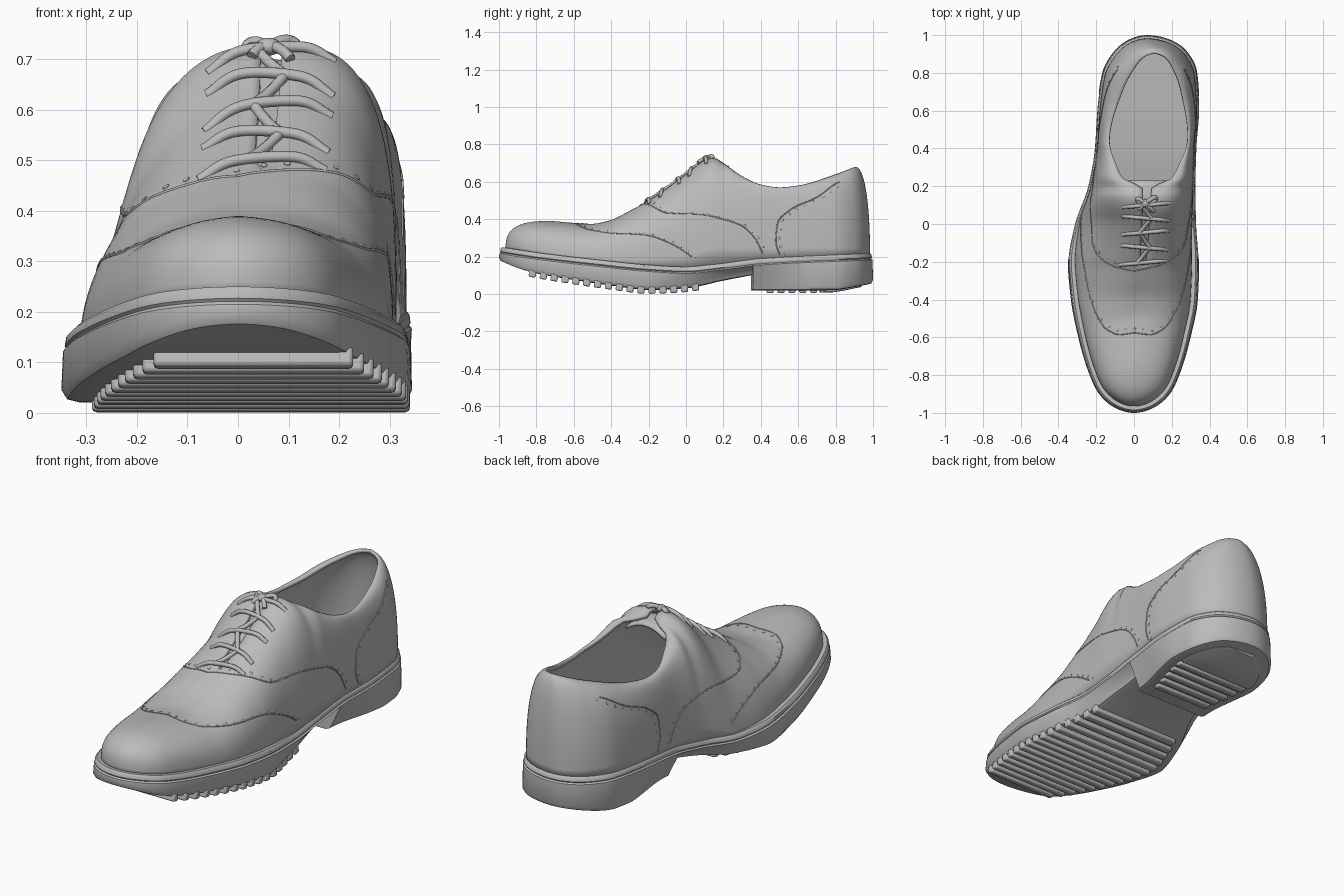
import bpy, bmesh, math
from mathutils import Vector, Matrix
from mathutils.bvhtree import BVHTree

if "Cube" in bpy.data.objects:
    bpy.data.objects.remove(bpy.data.objects["Cube"])

grey = bpy.data.materials.new("plain_grey")
grey.use_nodes = True
grey.diffuse_color = (0.5, 0.5, 0.5, 1)
grey.node_tree.nodes["Principled BSDF"].inputs["Base Color"].default_value = (0.5, 0.5, 0.5, 1)


def curve(points, warp=lambda v: v):
    """Monotone smooth interpolation through (position, value) pairs."""
    xs = [warp(p[0]) for p in points]
    ys = [p[1] for p in points]
    last = len(xs) - 1
    sec = [(ys[i + 1] - ys[i]) / (xs[i + 1] - xs[i]) for i in range(last)]
    mid = [2 * a * b / (a + b) if a * b > 0 else 0 for a, b in zip(sec, sec[1:])]
    slope = [sec[0]] + mid + [sec[-1]]

    def value(v):
        v = min(max(warp(v), xs[0]), xs[-1])
        i = max(k for k in range(last) if xs[k] <= v)
        h = xs[i + 1] - xs[i]
        t = (v - xs[i]) / h
        return (ys[i] * (1 + 2 * t) * (1 - t) ** 2 + slope[i] * h * t * (1 - t) ** 2
                + ys[i + 1] * t * t * (3 - 2 * t) - slope[i + 1] * h * t * t * (1 - t))
    return value


def around(y):
    return math.acos(max(-1, min(1, -y)))


def finish(name, bm, angle=40):
    mesh = bpy.data.meshes.new(name)
    bm.to_mesh(mesh)
    bm.free()
    obj = bpy.data.objects.new(name, mesh)
    bpy.context.collection.objects.link(obj)
    mesh.materials.append(grey)
    activate(obj)
    bpy.ops.object.shade_smooth_by_angle(angle=math.radians(angle))
    return obj


def activate(obj):
    bpy.ops.object.select_all(action='DESELECT')
    obj.select_set(True)
    bpy.context.view_layer.objects.active = obj


def tube(name, paths, radius):
    data = bpy.data.curves.new(name, 'CURVE')
    data.dimensions = '3D'
    data.bevel_depth = radius
    data.bevel_resolution = 2
    data.resolution_u = 6
    data.use_fill_caps = True
    for path in paths:
        spline = data.splines.new('NURBS')
        spline.points.add(len(path) - 1)
        for point, co in zip(spline.points, path):
            point.co = (*co, 1)
        spline.order_u = 3
        spline.use_endpoint_u = True
    obj = bpy.data.objects.new(name, data)
    bpy.context.collection.objects.link(obj)
    data.materials.append(grey)
    activate(obj)
    bpy.ops.object.convert(target='MESH')
    bpy.ops.object.shade_smooth_by_angle(angle=math.radians(50))


# Plan outline, heights, wall fullness and collar, all along the length
left = curve([(-1, 0), (-.9, -.185), (-.8, -.235), (-.6, -.295), (-.4, -.334), (-.2, -.35), (0, -.315),
              (.2, -.245), (.4, -.21), (.6, -.197), (.8, -.168), (.92, -.1), (1, .07)], around)
right = curve([(-1, 0), (-.9, .19), (-.8, .24), (-.6, .3), (-.4, .338), (-.2, .345), (0, .332),
               (.2, .328), (.4, .333), (.6, .347), (.8, .335), (.92, .275), (1, .07)], around)
welt = curve([(-1, .25), (-.8, .22), (-.5, .185), (-.2, .155), (0, .145), (.2, .165), (.4, .19), (1, .217)])
arch = curve([(-1, .17), (-.9, .13), (-.8, .105), (-.6, .072), (-.4, .043), (-.2, .021), (0, .03),
              (.2, .07), (.36, .1)])
heel = curve([(.36, .018), (.8, .02), (1, .05)])
tuck = curve([(-.2, 0), (.1, .035), (.36, .06), (.7, 0)])
full_left = curve([(-.9, 2.9), (-.6, 2.6), (-.3, 2), (0, 1.75), (.2, 2.5), (.5, 2.8), (1, 2.2)])
full_right = curve([(-.9, 2.9), (-.4, 2.4), (0, 2.8), (.2, 3.1), (.6, 2.8), (1, 2.2)])
ridge = curve([(-.72, .39), (-.5, .375), (-.4, .395), (-.3, .445), (-.2, .5), (0, .64), (.1, .715), (.15, .728),
               (.2, .7), (.3, .63), (.4, .585), (.5, .57), (.6, .58), (.8, .64), (.905, .68)])
top_y = curve([(-.965, -.72), (-.6, -.52), (-.2, -.2), (.2, .2), (.5, .5), (.98, .905)])
middle = curve([(-.72, 0), (-.4, .03), (0, .062), (.45, .077), (.905, .11)])
gap = curve([(-.22, 0), (-.19, .016), (.19, .024), (.24, .125), (.3, .16), (.45, .207), (.7, .155),
             (.85, .085), (.89, .045), (.905, 0)])
rim = curve([(-.9, .035), (-.2, .032), (.2, .014), (1, .016)])


def bottom(y):
    return arch(y) if y < .358 else heel(y)


def centre(y):
    return (left(y) + right(y)) / 2


def edge(y, side, inset, squeeze=0):
    x = right(y) if side > 0 else left(y)
    return centre(y) + (x - centre(y)) * (1 - (inset + squeeze) / .3), y * (1 - inset)


def slab(name, start, end, levels):
    """Loft outline sections; each level is (inset, 0 bottom or 1 welt, offset)."""
    bm = bmesh.new()
    a, b = around(start), around(end)
    ys = [-math.cos(a + (b - a) * i / 110) for i in range(111)]
    if start < .3 < end:
        ys = sorted(ys + [.357, .359])
    loops = []
    for y in ys:
        loop = []
        for side, order in ((-1, levels), (1, levels[::-1])):
            for inset, k, dz in order:
                spot = edge(y, side, inset, tuck(y) * (1 - k))
                loop.append(bm.verts.new((*spot, k * welt(y) + (1 - k) * bottom(y) + dz)))
        loops.append(loop)
    for p, q in zip(loops, loops[1:]):
        for j in range(len(p)):
            n = (j + 1) % len(p)
            bm.faces.new((p[j], p[n], q[n], q[j]))
    bm.faces.new(loops[0])
    bm.faces.new(loops[-1])
    bmesh.ops.remove_doubles(bm, verts=bm.verts, dist=.0003)
    bmesh.ops.recalc_face_normals(bm, faces=bm.faces)
    return finish(name, bm)


# Outsole with heel and grooved welt, insole, toe and heel tread pads
slab("outsole", -1, 1, [(.03, 0, 0), (.01, 0, .006), (0, 0, .025), (.003, 1, -.035), (.01, 1, -.029),
                        (.006, 1, -.023), (.008, 1, -.008), (.016, 1, 0), (.06, 1, -.005)])
slab("insole", -.9, .99, [(.06, 1, -.01), (.06, 1, .03)])
slab("heel_pad", .76, .99, [(.06, 0, .01), (.05, 0, -.008), (.06, 0, -.013)])
slab("toe_pad", -.97, -.86, [(.06, 0, .01), (.06, 0, -.008)])

# Tread ribs under the forefoot and the heel
bm = bmesh.new()
for y in [-.82 + .058 * i for i in range(16)] + [.45 + .058 * i for i in range(5)]:
    x0 = left(y) + .06 + tuck(y)
    x1 = right(y) - tuck(y) - (.004 if y < .3 else .05)
    tilt = math.atan((bottom(y + .01) - bottom(y - .01)) / .02)
    depth = .04 if y < .3 else .028
    place = (Matrix.Translation(((x0 + x1) / 2, y, bottom(y))) @ Matrix.Rotation(tilt, 4, 'X')
             @ Matrix.Diagonal((x1 - x0, .038, depth, 1)))
    bmesh.ops.create_cube(bm, size=1, matrix=place)
ribs = finish("tread_ribs", bm)
soften = ribs.modifiers.new("soften", 'BEVEL')
soften.width, soften.segments = .008, 2

# Upper: walls swept from the welt up to the ridge or collar edge
bm = bmesh.new()
STATIONS, RISE = 130, 22
for side, fullness in ((-1, full_left), (1, full_right)):
    grid = []
    for i in range(STATIONS + 1):
        y = -math.cos(math.pi * i / STATIONS)
        bx, by = edge(y, side, rim(y))
        ty = top_y(by)
        base = Vector((bx, by, welt(y) - .015))
        top = Vector((middle(ty) + side * gap(ty), ty, ridge(ty)))
        power = 2 / fullness(by)
        column = []
        for j in range(RISE + 1):
            u = math.pi / 2 * j / RISE
            p = base.lerp(top, 1 - max(0, math.cos(u)) ** power)
            p.z = base.z + (top.z - base.z) * math.sin(u) ** power
            column.append(bm.verts.new(p))
        grid.append(column)
    for p, q in zip(grid, grid[1:]):
        for j in range(RISE):
            quad = (p[j], q[j], q[j + 1], p[j + 1])
            bm.faces.new(quad if side > 0 else quad[::-1])
bmesh.ops.remove_doubles(bm, verts=bm.verts, dist=.0004)
surface = BVHTree.FromBMesh(bm)
upper = finish("upper", bm, 60)
wall = upper.modifiers.new("wall", 'SOLIDIFY')
wall.thickness, wall.offset = .018, -1

# Tongue under the lacing
bm = bmesh.new()
tongue_z = curve([(-.22, .47), (0, .615), (.14, .7), (.23, .685)])
rows = [[bm.verts.new((middle(y) + .019 * k, y, tongue_z(y) - .0012 * k * k))
         for k in range(-6, 7)] for y in [-.22 + .45 * i / 16 for i in range(17)]]
for p, q in zip(rows, rows[1:]):
    for k in range(12):
        bm.faces.new((p[k], p[k + 1], q[k + 1], q[k]))
tongue = finish("tongue", bm)
tongue.modifiers.new("thickness", 'SOLIDIFY').thickness = .012

# Seams and perforations; paths are (length position, degrees from straight up)
seams = {
    "wing_tip": [(-.575, 0), (-.585, 25), (-.55, 46), (-.4, 63), (-.2, 69), (-.05, 80), (.03, 90)],
    "facing": [(-.25, 0), (-.22, 25), (-.1, 49), (.15, 52), (.3, 58), (.37, 70), (.41, 86)],
    "heel_counter": [(.5, 88), (.48, 72), (.49, 55), (.56, 45), (.7, 36), (.82, 24)],
}


def on_upper(y, degrees, side):
    a = math.radians(degrees)
    out = Vector((side * math.sin(a), 0, math.cos(a)))
    return surface.ray_cast(Vector((centre(y), y, .2)) + out, -out)[:2]


holes = bmesh.new()
for name, keys in seams.items():
    along = [curve([(i, k[c]) for i, k in enumerate(keys)]) for c in (0, 1)]
    paths = []
    for side in (-1, 1):
        path, previous = [], None
        for i in range((len(keys) - 1) * 12 + 1):
            y, degrees = (f(i / 12) for f in along)
            hit, normal = on_upper(y, degrees, side)
            if hit is None:
                continue
            path.append(hit)
            hit, normal = on_upper(y + .022, degrees, side)
            if hit and (previous is None or (hit - previous).length > .045):
                previous = hit
                turn = normal.to_track_quat('Z', 'Y').to_matrix().to_4x4()
                bmesh.ops.create_icosphere(holes, subdivisions=1, radius=.008,
                                           matrix=Matrix.Translation(hit) @ turn @ Matrix.Diagonal((1, 1, .4, 1)))
        paths.append(path)
    tube(name + "_seam", paths, .003)
finish("perforations", holes)


# Laces across the facings, with crossings in the gap
def lace_point(x, y, lift):
    hit = surface.ray_cast(Vector((middle(y) + x, y, 2)), Vector((0, 0, -1)))[0]
    return Vector((middle(y) + x, y, (hit.z if hit else ridge(y)) + lift))


rows_y = [-.205, -.125, -.045, .03, .1]
laces = []
for n, y in enumerate(rows_y):
    lean = .012 * (-1) ** n
    laces.append([lace_point(x, y + lean * x / .13, -.006 if abs(x) > .115 else .01)
                  for x in (-.125, -.118, -.08, -.035, .035, .08, .118, .125)])
for n, (a, b) in enumerate(zip(rows_y, rows_y[1:])):
    s = .03 * (-1) ** n
    laces.append([lace_point(-s, a, .006), lace_point(0, (a + b) / 2, -.006), lace_point(s, b, .006)])
tube("laces", laces, .011)

# Knot with two short loops and loose ends
knot = Vector((.06, .11, .725))
bow = []
for s, size in ((-1, .6), (1, .8)):
    for shape in ([(0, 0, 0), (.03, .02, .018), (.065, .045, .014), (.075, .025, -.01), (.04, 0, -.002), (0, -.01, 0)],
                  [(0, 0, 0), (.03, -.025, .004), (.055, -.055, -.03)]):
        bow.append([knot + Vector((s * x, y, z)) * size for x, y, z in shape])
tube("bow", bow, .011)
bm = bmesh.new()
bmesh.ops.create_uvsphere(bm, u_segments=16, v_segments=10, radius=.022,
                          matrix=Matrix.Translation(knot) @ Matrix.Diagonal((1.2, 1, .8, 1)))
finish("knot", bm)
